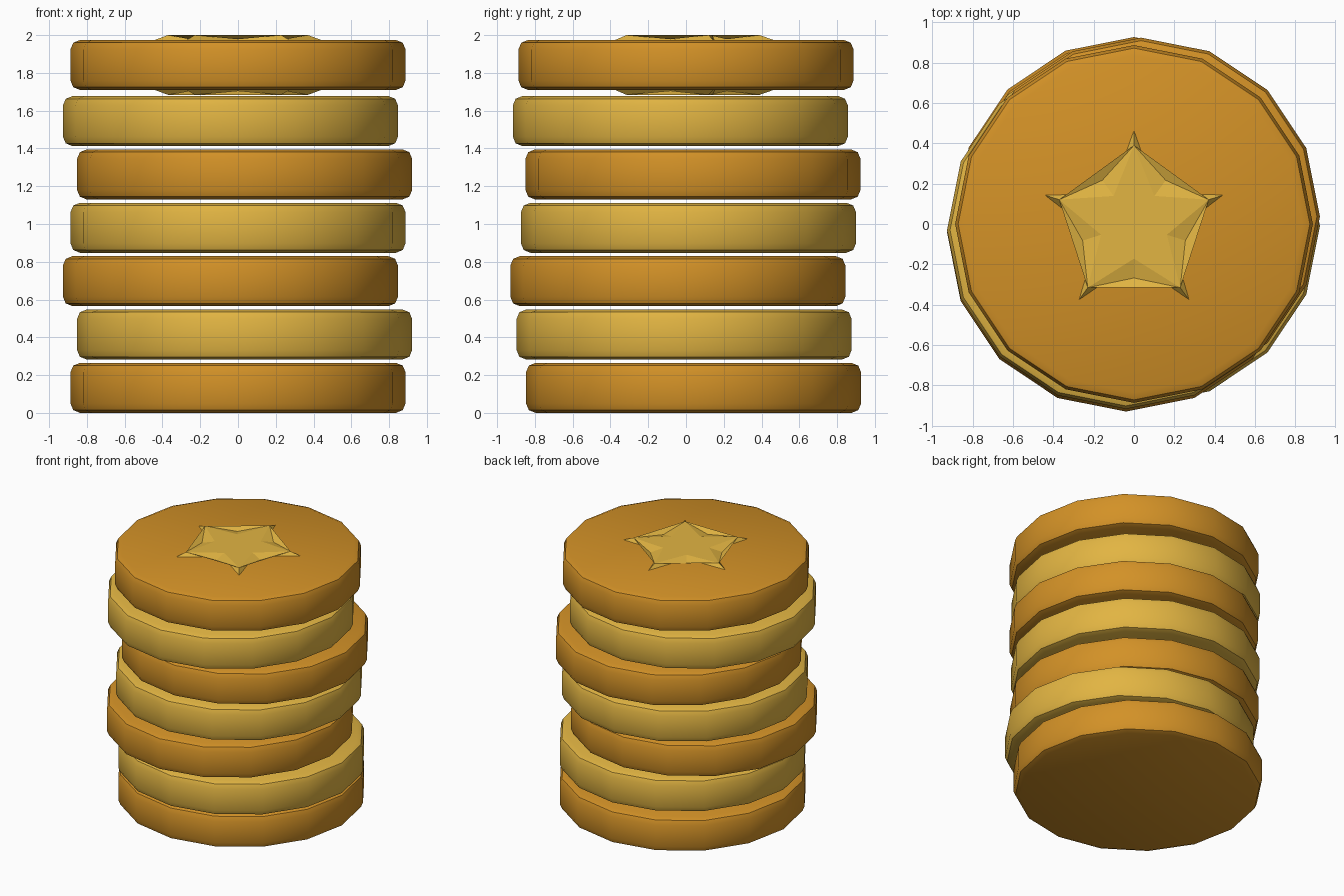
import bpy, bmesh, math

if "Cube" in bpy.data.objects:
    bpy.data.objects.remove(bpy.data.objects["Cube"], do_unlink=True)


def material(name, rgb):
    m = bpy.data.materials.new(name)
    m.use_nodes = True
    m.diffuse_color = (*rgb, 1)
    m.node_tree.nodes["Principled BSDF"].inputs["Base Color"].default_value = (*rgb, 1)
    return m


amber = material("amber gold", (0.65, 0.285, 0.02))
pale = material("pale gold", (0.76, 0.46, 0.055))


def finish(bm, name, mat, smooth):
    bmesh.ops.recalc_face_normals(bm, faces=bm.faces)
    mesh = bpy.data.meshes.new(name)
    bm.to_mesh(mesh)
    bm.free()
    mesh.materials.append(mat)
    ob = bpy.data.objects.new(name, mesh)
    bpy.context.collection.objects.link(ob)
    if smooth:
        bpy.ops.object.select_all(action='DESELECT')
        ob.select_set(True)
        bpy.context.view_layer.objects.active = ob
        bpy.ops.object.shade_smooth_by_angle(angle=math.radians(30))
    return ob


# Coins: sixteen-sided discs with rounded rims, slightly offset in the stack
RADIUS, HEIGHT, STEP, TOP_Z = 0.887, 0.265, 0.2825, 1.842


def coin(name, x, y, z, mat):
    bm = bmesh.new()
    bmesh.ops.create_cone(bm, cap_ends=True, segments=16, radius1=RADIUS,
                          radius2=RADIUS, depth=HEIGHT)
    rims = [e for e in bm.edges if abs(e.verts[0].co.z - e.verts[1].co.z) < 0.01]
    bmesh.ops.bevel(bm, geom=rims, offset=0.05, segments=2, profile=0.5,
                    affect='EDGES')
    finish(bm, name, mat, True).location = (x, y, z)


offsets = [(0, 0.04), (0.035, -0.01), (-0.04, -0.043), (0, 0.013),
           (0.035, 0.037), (-0.04, -0.03), (0, 0)]
for i, (x, y) in enumerate(offsets):
    z = TOP_Z if i == len(offsets) - 1 else HEIGHT / 2 + i * STEP
    coin(f"coin_{i + 1}", x, y, z, pale if i % 2 else amber)


# Star emblem: chamfered five-point star running through the top coin
def star_ring(bm, tip, notch, z):
    ring = []
    for k in range(10):
        a = math.pi / 2 + k * math.pi / 5
        r = notch if k % 2 else tip
        ring.append(bm.verts.new((r * math.cos(a), r * math.sin(a), z)))
    return ring


bm = bmesh.new()
levels = [(0.39, 0.172, -0.158), (0.47, 0.19, -0.13),
          (0.47, 0.19, 0.13), (0.39, 0.172, 0.158)]
rings = [star_ring(bm, *level) for level in levels]
for low, high in zip(rings, rings[1:]):
    for k in range(10):
        n = (k + 1) % 10
        bm.faces.new((low[k], low[n], high[n], high[k]))
for ring in (rings[0], rings[-1]):
    bm.faces.new(ring)
bmesh.ops.recalc_face_normals(bm, faces=bm.faces)
finish(bm, "star_emblem", pale, False).location.z = TOP_Z

# Shallow dished webs filling the notches between the star points
bm = bmesh.new()
for side in (-1, 1):
    ring = star_ring(bm, 0.39, 0.172, side * 0.158)
    for k in range(1, 10, 2):
        corners = [ring[k - 1], ring[k], ring[(k + 1) % 10]]
        mid = sum((v.co for v in corners), corners[0].co * 0) / 3
        mid.z -= side * 0.022
        dip = bm.verts.new(mid)
        for j in range(3):
            tri = (corners[j], corners[(j + 1) % 3], dip)
            bm.faces.new(tri if side > 0 else tri[::-1])
finish(bm, "star_webs", pale, False).location.z = TOP_Z
